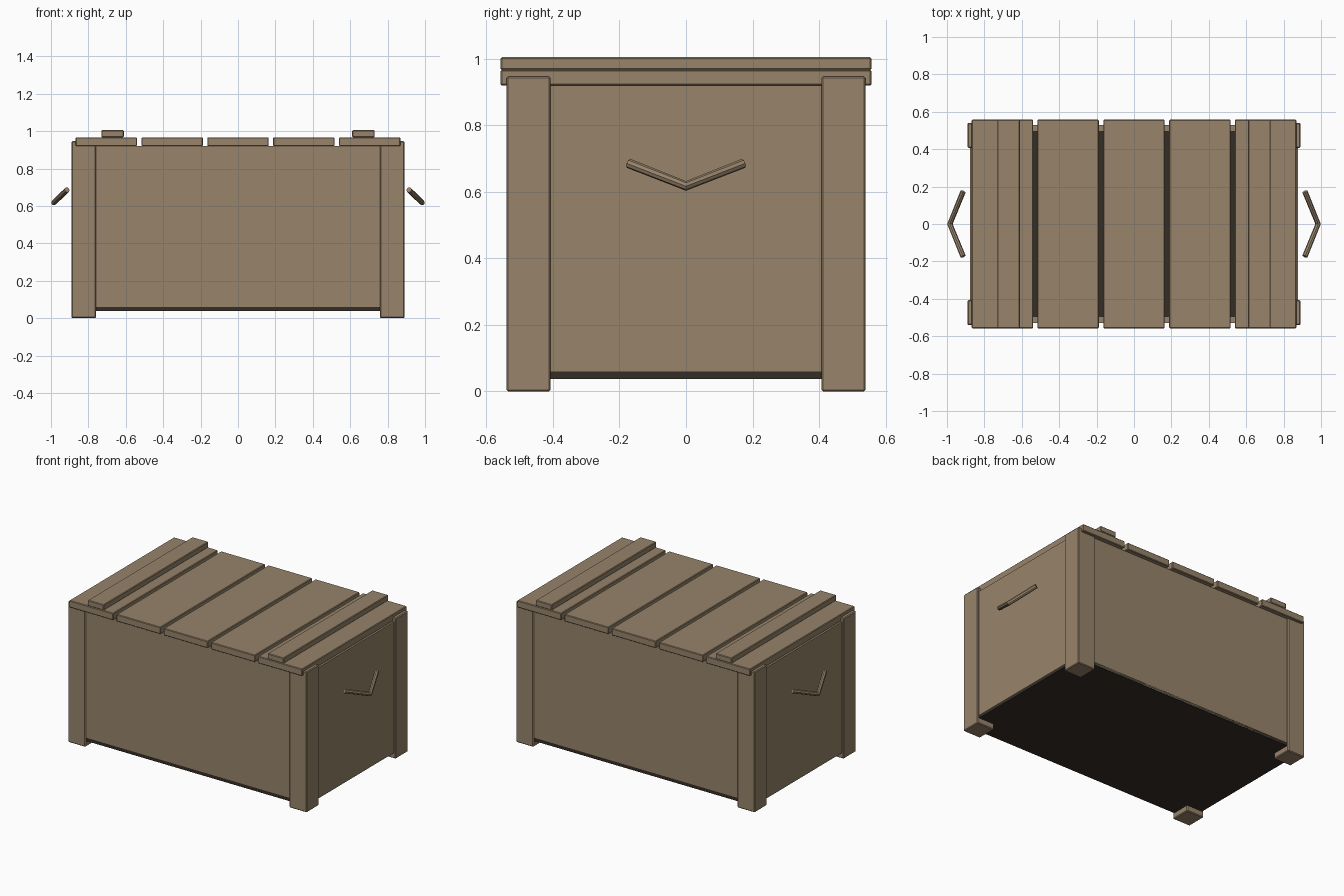
import bpy

cube = bpy.data.objects.get("Cube")
if cube:
    bpy.data.objects.remove(cube, do_unlink=True)


def material(name, rgb):
    m = bpy.data.materials.new(name)
    m.use_nodes = True
    m.diffuse_color = (*rgb, 1)
    m.node_tree.nodes["Principled BSDF"].inputs["Base Color"].default_value = (*rgb, 1)
    return m


wood = material("brown wood", (0.31, 0.23, 0.145))
dark = material("dark floor", (0.035, 0.027, 0.019))


def box(name, low, high, mat=wood, bevel=0.0):
    """Axis-aligned board between two corners, with optional chamfered edges."""
    center = [(a + b) / 2 for a, b in zip(low, high)]
    bpy.ops.mesh.primitive_cube_add(size=1, location=center)
    ob = bpy.context.object
    ob.name = name
    ob.scale = [b - a for a, b in zip(low, high)]
    bpy.ops.object.transform_apply(location=False, rotation=False, scale=True)
    ob.data.materials.append(mat)
    if bevel:
        mod = ob.modifiers.new("chamfer", "BEVEL")
        mod.width = bevel
        mod.segments = 1
    return ob


# Body: dark floor and four walls
BX, BY, T = 0.877, 0.53, 0.035
Z0, Z1 = 0.04, 0.92
box("floor", (-BX, -BY, Z0 - 0.002), (BX, BY, Z0 + 0.02), dark)
for s, side in ((-1, "front"), (1, "back")):
    y = sorted((s * BY, s * (BY - T)))
    box(side + "_wall", (-BX, y[0], Z0), (BX, y[1], Z1))
for s, side in ((-1, "right"), (1, "left")):
    x = sorted((s * BX, s * (BX - T)))
    box(side + "_wall", (x[0], T - BY, Z0), (x[1], BY - T, Z1))

# Corner posts
for sx, side in ((-1, "right"), (1, "left")):
    for sy, end in ((-1, "front"), (1, "back")):
        x = sorted((sx * 0.89, sx * 0.76))
        y = sorted((sy * 0.54, sy * 0.407))
        box(f"{end}_{side}_post", (x[0], y[0], 0), (x[1], y[1], 0.947), bevel=0.005)

# Lid planks
for i in range(5):
    x = (i - 2) * 0.352
    box(f"lid_plank_{i + 1}", (x - 0.164, -0.558, 0.92), (x + 0.164, 0.558, 0.967), bevel=0.004)

# Lid battens and bent rod handles
for s, side in ((-1, "right"), (1, "left")):
    x = s * 0.67
    box(side + "_batten", (x - 0.06, -0.558, 0.967), (x + 0.06, 0.558, 1.005), bevel=0.004)

    curve = bpy.data.curves.new(side + "_handle", "CURVE")
    curve.dimensions = "3D"
    curve.bevel_depth = 0.0145
    curve.bevel_resolution = 2
    curve.use_fill_caps = True
    path = curve.splines.new("POLY")
    path.points.add(2)
    for p, co in zip(path.points, ((0.914, -0.173, 0.686), (0.984, 0, 0.618), (0.914, 0.173, 0.686))):
        p.co = (s * co[0], co[1], co[2], 1)
    handle = bpy.data.objects.new(side + "_handle", curve)
    bpy.context.collection.objects.link(handle)
    bpy.ops.object.select_all(action="DESELECT")
    handle.select_set(True)
    bpy.context.view_layer.objects.active = handle
    bpy.ops.object.convert(target="MESH")
    handle = bpy.context.object
    handle.data.materials.clear()
    handle.data.materials.append(wood)
    bpy.ops.object.shade_flat()
